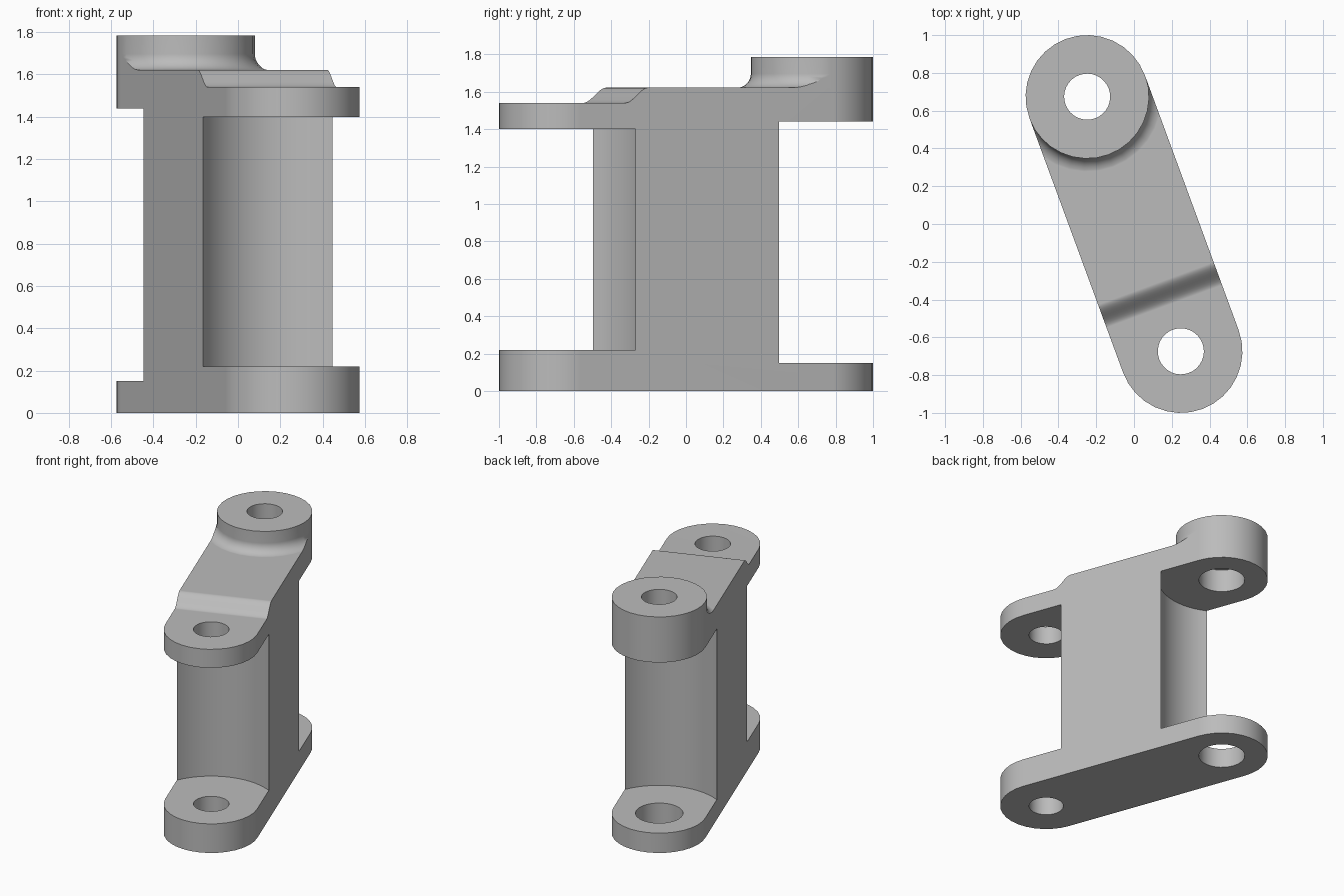
import bpy, bmesh
from math import sin, cos, pi, atan2, hypot
from mathutils import Matrix

if "Cube" in bpy.data.objects:
    bpy.data.objects.remove(bpy.data.objects["Cube"])

# The arm is built along local x, then turned into place
AX, AY = 0.248, 0.674
HALF = hypot(AX, AY)
TURN = atan2(-AY, AX)
RADIUS, BOSS_R = 0.326, 0.3275
DECK, STEP, TOP = 1.622, 1.54, 1.785


def finish(bm, name):
    bmesh.ops.recalc_face_normals(bm, faces=bm.faces)
    bm.transform(Matrix.Rotation(TURN, 4, 'Z'))
    mesh = bpy.data.meshes.new(name)
    bm.to_mesh(mesh)
    bm.free()
    obj = bpy.data.objects.new(name, mesh)
    bpy.context.collection.objects.link(obj)
    return obj


def prism(name, points, shift):
    """Extrude a closed outline along a vector."""
    bm = bmesh.new()
    face = bm.faces.new([bm.verts.new(p) for p in points])
    new = bmesh.ops.extrude_face_region(bm, geom=[face])["geom"]
    bmesh.ops.translate(bm, vec=shift,
                        verts=[v for v in new if isinstance(v, bmesh.types.BMVert)])
    return finish(bm, name)


def cylinder(name, x, r, z0, z1, n=32):
    ring = [(x + r * cos(2 * pi * i / n), r * sin(2 * pi * i / n), z0) for i in range(n)]
    return prism(name, ring, (0, 0, z1 - z0))


def lathe(name, x, profile, n=32):
    """Stack rings of (radius, height) and cap both ends."""
    bm = bmesh.new()
    rings = [[bm.verts.new((x + r * cos(2 * pi * i / n), r * sin(2 * pi * i / n), z))
              for i in range(n)] for r, z in profile]
    for a, b in zip(rings, rings[1:]):
        for i in range(n):
            j = (i + 1) % n
            bm.faces.new((a[i], a[j], b[j], b[i]))
    bm.faces.new(rings[0])
    bm.faces.new(rings[-1])
    return finish(bm, name)


def combine(obj, tool, operation):
    mod = obj.modifiers.new(operation, 'BOOLEAN')
    mod.operation, mod.solver, mod.object = operation, 'EXACT', tool
    bpy.context.view_layer.objects.active = obj
    bpy.ops.object.modifier_apply(modifier=mod.name)
    bpy.data.objects.remove(tool)


# Side profile with the soft step down to the front lug
x0, x1, n = 0.335, 0.465, 10
step = []
for i in range(n + 1):
    t = i / n
    step.append((x0 + (x1 - x0) * t, -0.6, DECK + (STEP - DECK) * t * t * (3 - 2 * t)))
outline = [(-1.3, -0.6, 0), (1.3, -0.6, 0), (1.3, -0.6, STEP)] + step[::-1] + [(-1.3, -0.6, DECK)]
body = prism("link_arm", outline, (0, 1.2, 0))

# Raised back boss with a fillet at its foot
f = 0.075
fillet = [(BOSS_R + f - f * sin(a), DECK - 0.0005 + f - f * cos(a))
          for a in (i * pi / 16 for i in range(9))]
boss = lathe("back_boss", -HALF, [(BOSS_R + f + 0.01, 1.5), (BOSS_R + f + 0.005, 1.6)]
             + fillet + [(BOSS_R, TOP)])
combine(body, boss, 'UNION')

# Rounded-end plan shape
half_turn = [i * pi / 16 - pi / 2 for i in range(17)]
plan = [(s * (HALF + RADIUS * cos(a)), s * RADIUS * sin(a), -0.2)
        for s in (1, -1) for a in half_turn]
combine(body, prism("plan_clip", plan, (0, 0, 2.4)), 'INTERSECT')

# Concave pockets between the lugs, then the pin holes
for name, x, r, z0, z1, sides in (
        ("front_pocket", HALF, 0.45, 0.22, 1.40, 64),
        ("back_pocket", -HALF, 0.45, 0.15, 1.44, 64),
        ("front_hole", HALF, 0.122, -0.3, 2, 32),
        ("back_hole", -HALF, 0.122, -0.3, 2, 32),
        ("back_counterbore", -HALF, 0.163, -0.3, 1.615, 32)):
    combine(body, cylinder(name, x, r, z0, z1, sides), 'DIFFERENCE')

# Plain grey metal
grey = bpy.data.materials.new("plain_grey")
grey.use_nodes = True
colour = (0.5, 0.5, 0.5, 1)
grey.diffuse_color = colour
grey.node_tree.nodes["Principled BSDF"].inputs["Base Color"].default_value = colour
body.data.materials.clear()
body.data.materials.append(grey)
for p in body.data.polygons:
    p.material_index = 0

# Smooth curves, crisp edges, flat faces kept flat
bpy.ops.object.select_all(action='DESELECT')
body.select_set(True)
bpy.context.view_layer.objects.active = body
bpy.ops.object.shade_smooth_by_angle(angle=pi / 6)
weighted = body.modifiers.new("flat_faces", 'WEIGHTED_NORMAL')
weighted.keep_sharp = True
